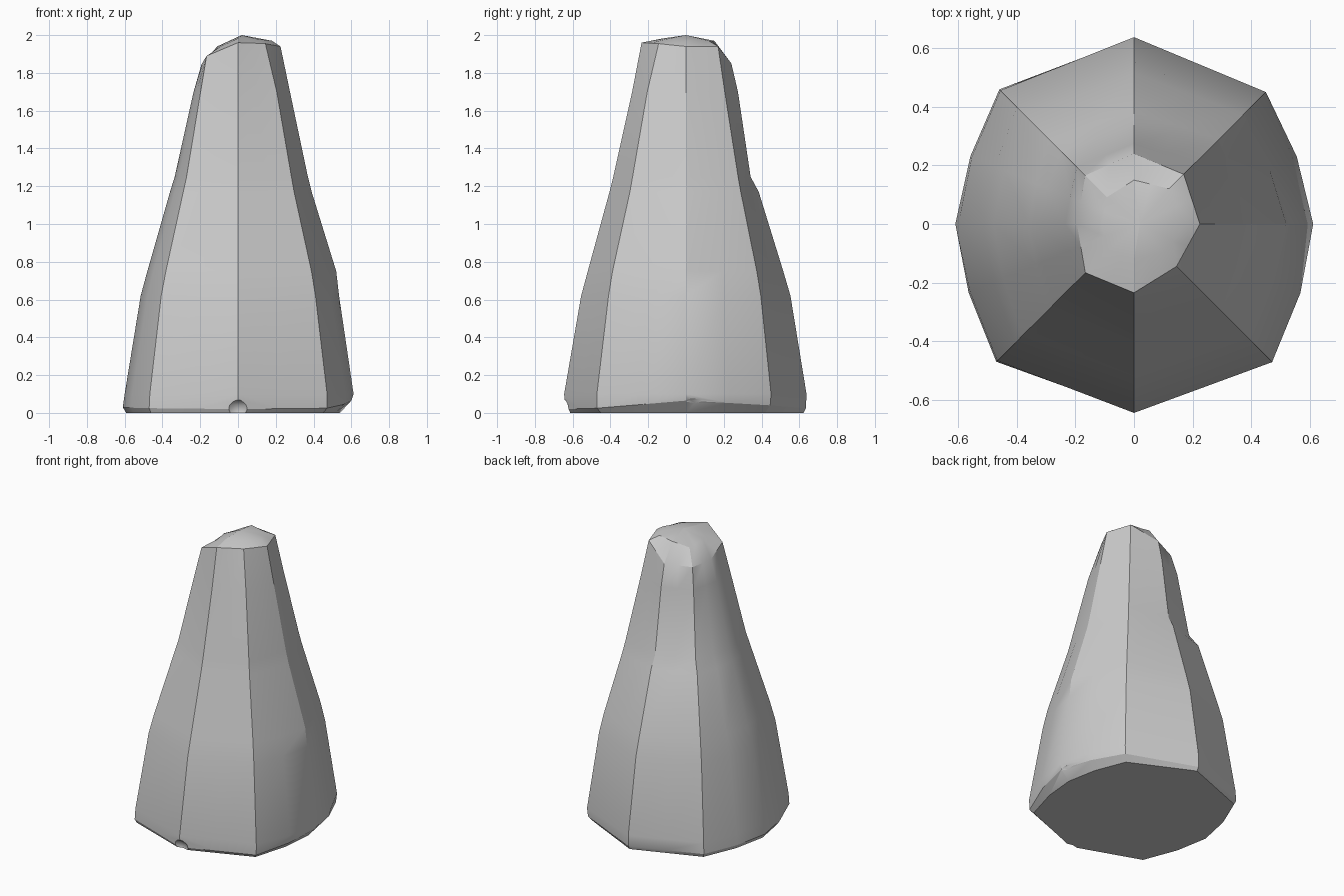
import bpy, bmesh, math

if "Cube" in bpy.data.objects:
    bpy.data.objects.remove(bpy.data.objects["Cube"])

# Radii of each ring at 45 degree steps, counter-clockwise from +x
RINGS = [
    (0.03, (.60, .63, .635, .65, .61, .665, .64, .665)),
    (0.10, (.612, .637, .638, .645, .60, .66, .645, .667)),
    (0.62, (.535, .56, .553, .565, .515, .575, .555, .58)),
    (0.75, (.52, .53, .515, .53, .48, .54, .52, .55)),
    (1.17, (.39, .41, .385, .41, .36, .41, .405, .42)),
    (1.25, (.37, .39, .342, .35, .335, .385, .385, .40)),
    (1.70, (.275, .29, .275, .275, .235, .28, .285, .29)),
]
# Uneven broken tip: radii and heights
TIP = [
    ((.225, .24, .24, .235, .195, .235, .235, .205),
     (1.94, 1.94, 1.85, 1.84, 1.84, 1.89, 1.96, 1.955)),
    ((.18, .17, .15, .13, .11, .13, .12, .14),
     (1.97, 1.97, 1.97, 1.93, 1.94, 1.94, 1.983, 1.98)),
]


def ring(bm, radii, heights, bulge):
    """Sixteen verts: facet corners plus side midpoints."""
    out = []
    for i in range(8):
        j = (i + 1) % 8
        a, b = radii[i], radii[j]
        mid = 2 * a * b * math.cos(math.pi / 8) / (a + b)
        if i in (0, 3, 4, 7):          # left and right sides are rounder
            mid *= bulge
        for r, z, k in ((a, heights[i], i),
                        (mid, (heights[i] + heights[j]) / 2, i + .5)):
            t = k * math.pi / 4
            out.append(bm.verts.new((r * math.cos(t), r * math.sin(t), z)))
    return out


bm = bmesh.new()
loops = []

# Chamfered foot, lifted along the right side
z0, r0 = RINGS[0]
shrink = (.90, .94, .98, .98, .97, .98, .98, .96)
loops.append(ring(bm, [r * s for r, s in zip(r0, shrink)], [0] * 8, 1.04))
loops.append(ring(bm, r0, (.065, .04, .025, .025, .03, .025, .02, .025), 1.04))

# Tapering faceted body with a ledge at the back left
for z, r in RINGS[1:]:
    loops.append(ring(bm, r, [z] * 8, 1.045 - .02 * z))
for r, h in TIP:
    loops.append(ring(bm, r, h, 1.0))

for lo, hi in zip(loops, loops[1:]):
    for i in range(16):
        j = (i + 1) % 16
        bm.faces.new((lo[i], lo[j], hi[j], hi[i]))
bm.faces.new(loops[0][::-1])
apex = bm.verts.new((.02, 0, 2.0))
for i in range(16):
    bm.faces.new((loops[-1][i], loops[-1][(i + 1) % 16], apex))
bmesh.ops.recalc_face_normals(bm, faces=bm.faces)
mesh = bpy.data.meshes.new("stone_spike")
bm.to_mesh(mesh)
bm.free()
spike = bpy.data.objects.new("stone_spike", mesh)
bpy.context.collection.objects.link(spike)
bpy.context.view_layer.objects.active = spike


def chip(loc, size):
    """Carve a small chip with a squashed low-poly ball."""
    bpy.ops.mesh.primitive_ico_sphere_add(subdivisions=2, radius=1, location=loc)
    cutter = bpy.context.object
    cutter.name = "chip_cutter"
    cutter.scale = size
    cutter.hide_render = True
    bpy.context.view_layer.update()
    bpy.context.view_layer.objects.active = spike
    mod = spike.modifiers.new("chip", 'BOOLEAN')
    mod.operation = 'DIFFERENCE'
    mod.solver = 'EXACT'
    mod.object = cutter
    bpy.ops.object.modifier_apply(modifier=mod.name)
    bpy.data.objects.remove(cutter)


# Chips in the bottom edge: front and right
chip((0, -.66, .01), (.07, .06, .065))
chip((.63, .09, .05), (.055, .13, .045))

bpy.ops.object.select_all(action='DESELECT')
spike.select_set(True)
bpy.ops.object.shade_smooth_by_angle(angle=math.radians(26))
